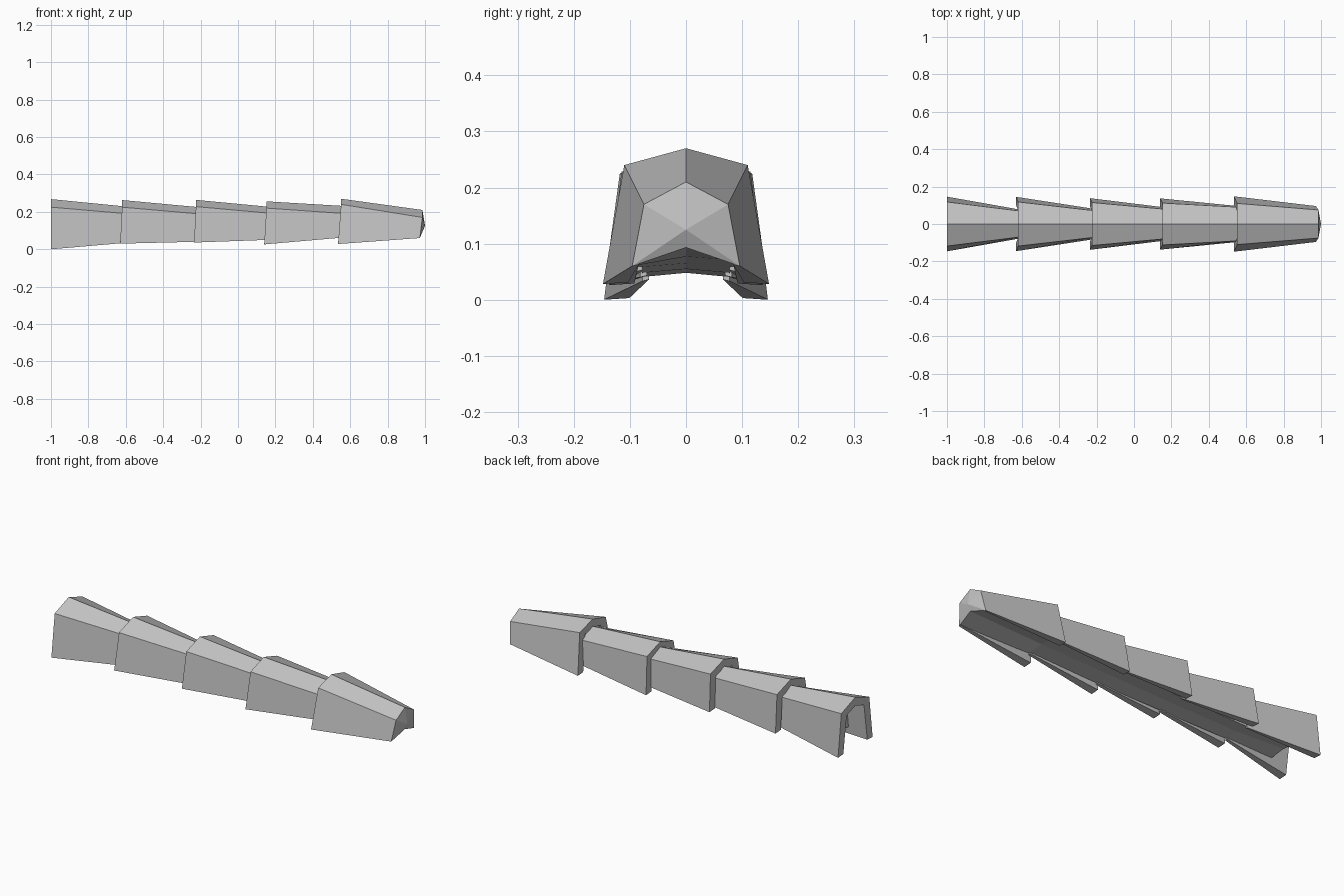
import bpy
import bmesh

cube = bpy.data.objects.get("Cube")
if cube:
    bpy.data.objects.remove(cube)

grey = bpy.data.materials.new("plain grey")
grey.use_nodes = True
colour = (0.55, 0.55, 0.55, 1)
grey.diffuse_color = colour
grey.node_tree.nodes["Principled BSDF"].inputs["Base Color"].default_value = colour


def finish(bm, name):
    bmesh.ops.recalc_face_normals(bm, faces=bm.faces)
    mesh = bpy.data.meshes.new(name)
    bm.to_mesh(mesh)
    bm.free()
    mesh.materials.append(grey)
    obj = bpy.data.objects.new(name, mesh)
    bpy.context.collection.objects.link(obj)


def arch(x, lean, ridge, shoulder, foot):
    """Five points over the back; the ridge and shoulders lean along x."""
    (sy, sz), (fy, fz) = shoulder, foot
    return [(x, -fy, fz), (x + lean, -sy, sz), (x + lean, 0, ridge),
            (x + lean, sy, sz), (x, fy, fz)]


def loft(bm, rings):
    """Join closed rings of points and return their vertices."""
    rows = [[bm.verts.new(p) for p in ring] for ring in rings]
    for a, b in zip(rows, rows[1:]):
        for i in range(len(a)):
            j = (i + 1) % len(a)
            bm.faces.new((a[i], a[j], b[j], b[i]))
    return rows


def fan(bm, row, tip):
    centre = bm.verts.new(tip)
    for a, b in zip(row, row[1:] + row[:1]):
        bm.faces.new((a, b, centre))


# Each segment: wide rear arch and narrow front arch
# (x, lean, ridge height, shoulder, foot)
segments = [
    ((-1.0, 0, .268, (.118, .225), (.146, 0)), (-.615, 0, .230, (.070, .192), (.078, .033))),
    ((-.63, .01, .263, (.118, .225), (.145, .03)), (-.22, 0, .226, (.072, .190), (.082, .04))),
    ((-.235, .01, .264, (.115, .228), (.138, .036)), (.155, 0, .228, (.080, .194), (.090, .05))),
    ((.14, .012, .256, (.112, .220), (.137, .026)), (.555, 0, .232, (.090, .192), (.096, .062))),
    ((.535, .016, .270, (.110, .240), (.148, .028)), (.972, .014, .210, (.075, .170), (.096, .06))),
]

# Overlapping hollow shells, open underneath
for n, (rear, front) in enumerate(segments, 1):
    bm = bmesh.new()
    rings = []
    for end, wall in ((rear, .045), (front, .012)):
        x, lean, ridge, (sy, sz), (fy, fz) = end
        inner = arch(x, lean, ridge - wall, (sy - wall, sz - wall * .6),
                     (fy - wall, fz + .003))
        rings.append(arch(*end) + inner[::-1])
    for row in loft(bm, rings):
        for i in range(4):
            bm.faces.new((row[i], row[i + 1], row[8 - i], row[9 - i]))
    finish(bm, f"segment_shell_{n}")

# Solid core that fills the shells and closes the front tip
bm = bmesh.new()
rings = [arch(-.9, 0, .21, (.07, .18), (.085, .05)) + [(-.9, 0, .06)]]
for rear, (x, lean, ridge, (sy, sz), (fy, fz)) in segments[:-1]:
    ring = arch(x, lean, ridge - .006, (sy - .005, sz - .005), (fy - .004, fz + .008))
    rings.append(ring + [(x, 0, fz + .015)])
tip = segments[-1][1]
rings.append(arch(*tip) + [(.985, 0, .093)])
rows = loft(bm, rings)
fan(bm, rows[0], (-.92, 0, .125))
fan(bm, rows[-1], (1.0, 0, .125))
finish(bm, "inner_core")
